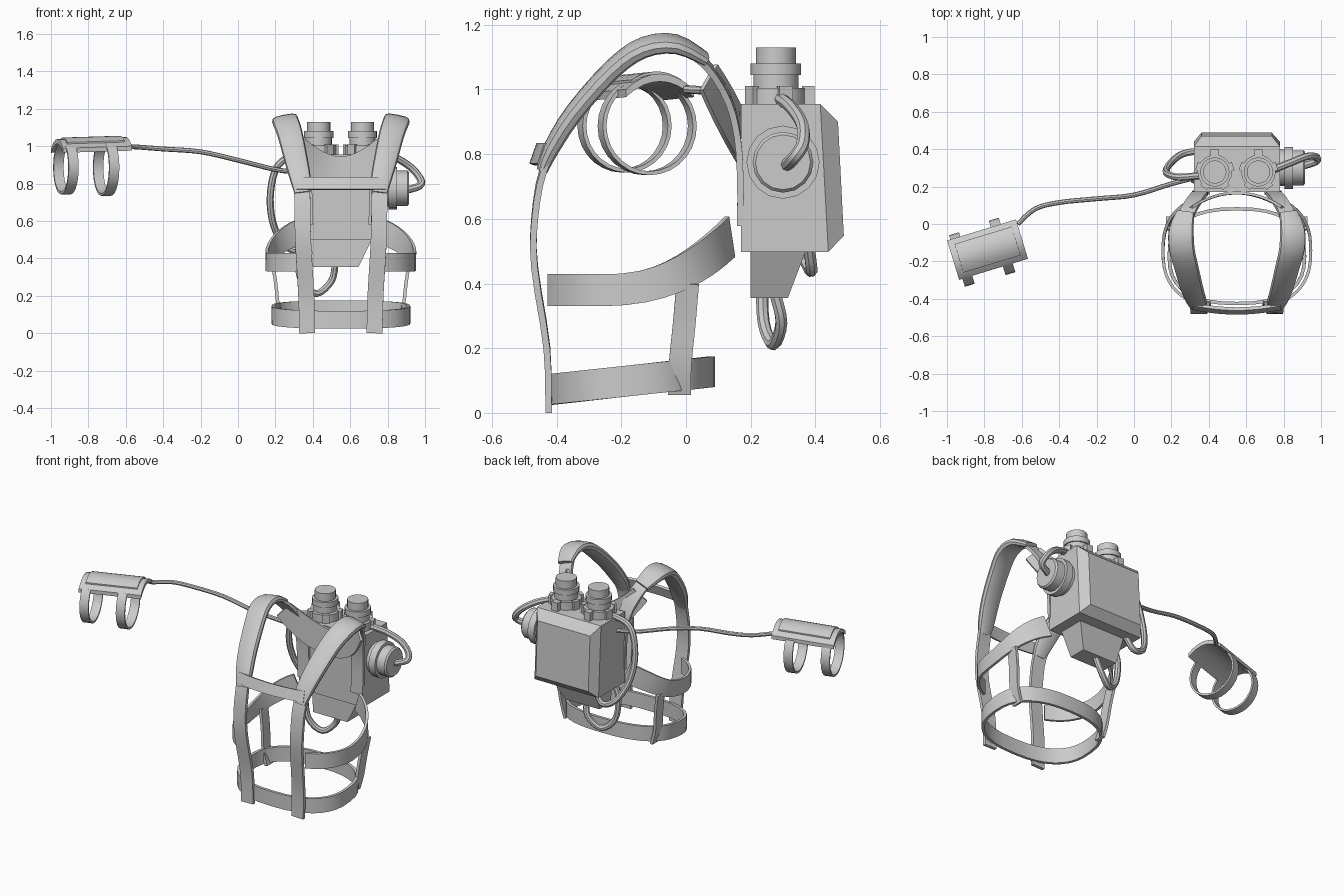
import bpy, bmesh, math
from mathutils import Vector

cube = bpy.data.objects.get("Cube")
if cube:
    bpy.data.objects.remove(cube, do_unlink=True)

grey = bpy.data.materials.new("plain grey")
grey.use_nodes = True
grey.diffuse_color = (0.6, 0.6, 0.6, 1)
grey.node_tree.nodes["Principled BSDF"].inputs["Base Color"].default_value = (0.6, 0.6, 0.6, 1)

MID = 0.55                      # centre line of the harness
SIDES = ((-1, "right"), (1, "left"))
FLAT = [(-.5, -.5), (.5, -.5), (.5, .5), (-.5, .5)]


def superoval(n, power):
    """Points of a unit-wide rounded section."""
    pts = []
    for i in range(n):
        a = math.tau * i / n
        c, s = math.cos(a), math.sin(a)
        pts.append((.5 * math.copysign(abs(c) ** (2 / power), c),
                    .5 * math.copysign(abs(s) ** (2 / power), s)))
    return pts


def finish(obj):
    obj.data.materials.clear()
    obj.data.materials.append(grey)
    bpy.ops.object.select_all(action='DESELECT')
    obj.select_set(True)
    bpy.context.view_layer.objects.active = obj
    bpy.ops.object.shade_smooth_by_angle(angle=math.radians(35))
    return obj


def skin(name, rings, closed=False):
    """Join rings of points into one solid."""
    bm = bmesh.new()
    rows = [[bm.verts.new(p) for p in ring] for ring in rings]
    n = len(rows[0])
    pairs = list(zip(rows, rows[1:])) + ([(rows[-1], rows[0])] if closed else [])
    for a, b in pairs:
        for i in range(n):
            bm.faces.new((a[i], a[(i + 1) % n], b[(i + 1) % n], b[i]))
    if not closed:
        bm.faces.new(rows[0])
        bm.faces.new(rows[-1])
    bmesh.ops.recalc_face_normals(bm, faces=bm.faces)
    mesh = bpy.data.meshes.new(name)
    bm.to_mesh(mesh)
    bm.free()
    obj = bpy.data.objects.new(name, mesh)
    bpy.context.collection.objects.link(obj)
    return finish(obj)


def smooth(pts, steps=3):
    """Curve through the points; works on tuples of any length."""
    out = []
    for i in range(len(pts) - 1):
        p = [pts[max(0, min(len(pts) - 1, i + k))] for k in (-1, 0, 1, 2)]
        for j in range(steps):
            t = j / steps
            out.append(tuple(b + .5 * t * (c - a + t * (2*a - 5*b + 4*c - d + t * (3*(b - c) + d - a)))
                             for a, b, c, d in zip(*p)))
    return out + [tuple(pts[-1])]


def strap(name, path, side, section=FLAT, closed=False):
    """Sweep a section along (x, y, z, width, thickness) points."""
    pos = [Vector(p[:3]) for p in path]
    n, rings = len(path), []
    for i, p in enumerate(path):
        a = pos[(i - 1) % n] if closed else pos[max(i - 1, 0)]
        b = pos[(i + 1) % n] if closed else pos[min(i + 1, n - 1)]
        t = (b - a).normalized()
        s = Vector(side)
        s = (s - t * s.dot(t)).normalized()
        normal = t.cross(s)
        rings.append([pos[i] + s * u * p[3] + normal * v * p[4] for u, v in section])
    return skin(name, rings, closed)


def hose(name, pts, radius):
    data = bpy.data.curves.new(name, 'CURVE')
    data.dimensions = '3D'
    data.bevel_depth = radius
    data.bevel_resolution = 2
    data.use_fill_caps = True
    line = data.splines.new('POLY')
    path = smooth(pts, 4)
    line.points.add(len(path) - 1)
    for point, p in zip(line.points, path):
        point.co = (*p, 1)
    obj = bpy.data.objects.new(name, data)
    bpy.context.collection.objects.link(obj)
    bpy.ops.object.select_all(action='DESELECT')
    obj.select_set(True)
    bpy.context.view_layer.objects.active = obj
    bpy.ops.object.convert(target='MESH')
    finish(bpy.context.object)


def turned(name, center, axis, profile, sides=20):
    """Stepped round part from (radius, distance along axis) pairs."""
    rings = []
    for r, h in profile:
        ring = []
        for i in range(sides):
            a = math.tau * i / sides
            u, v = r * math.cos(a), r * math.sin(a)
            ring.append(Vector(center) + Vector((h, u, v) if axis == 'X' else (u, v, h)))
        rings.append(ring)
    return skin(name, rings)


def torso(a, b, cy, ang, power=2.5):
    """Point on the rounded torso outline; angle 0 is the front."""
    s, c = math.sin(ang), math.cos(ang)
    return (a * math.copysign(abs(s) ** (2 / power), s),
            cy - b * math.copysign(abs(c) ** (2 / power), c))


# Backpack box with chamfered, sloping back
def rect(x0, x1, bottom, top):
    (yb, zb), (yt, zt) = bottom, top
    return [(x0, yb, zb), (x1, yb, zb), (x1, yt, zt), (x0, yt, zt)]


skin("pack_box", [rect(.32, .78, (.17, .498), (.17, .955)),
                  rect(.32, .78, (.44, .498), (.415, .955)),
                  rect(.36, .737, (.488, .547), (.47, .90))])
skin("pack_lower_block", [[(.40, .20, .355), (.645, .20, .355), (.645, .315, .355), (.40, .315, .355)],
                          [(.39, .20, .5), (.715, .20, .5), (.715, .37, .5), (.39, .37, .5)]])

# Two capped canisters with lugs
for x, side in ((.432, "right"), (.665, "left")):
    turned(side + "_canister", (x, .278, 0), 'Z',
           [(.092, .95), (.092, 1.005), (.07, 1.005), (.07, 1.045), (.078, 1.045),
            (.078, 1.08), (.062, 1.08), (.062, 1.13)])
    for k in range(5):
        a = math.pi / 2 + math.tau * k / 5
        d, e = Vector((math.cos(a), math.sin(a), 0)), Vector((-math.sin(a), math.cos(a), 0))
        c = Vector((x, .278, 0))
        reach = .12 if k == 0 else .103
        skin(side + "_canister_lug", [[c + d * r + e * w + Vector((0, 0, z))
                                       for r, w in ((.08, -.022), (reach, -.022), (reach, .022), (.08, .022))]
                                      for z in (.95, 1.01)])

# Round side valve
turned("side_valve", (0, .30, .775), 'X',
       [(.098, .77), (.098, .805), (.113, .805), (.113, .85), (.094, .85), (.094, .905), (.085, .915)], 16)

# Hoses and cable
hose("valve_hose", [(.73, .285, .975), (.83, .325, .945), (.92, .36, .89), (.972, .36, .83),
                    (.975, .335, .79), (.90, .31, .765)], .02)
hose("side_hose", [(.36, .26, .96), (.25, .25, .93), (.195, .26, .86), (.172, .28, .72), (.19, .32, .58),
                   (.25, .37, .47), (.33, .388, .44), (.38, .38, .51)], .019)
hose("bottom_hose", [(.52, .275, .37), (.50, .295, .28), (.42, .27, .212), (.34, .24, .28),
                     (.32, .235, .42), (.35, .235, .51)], .019)
hose("wrist_cable", [(.34, .25, .86), (.2, .215, .875), (0, .155, .925), (-.2, .135, .97), (-.4, .115, .985),
                     (-.53, .08, .995), (-.62, 0, 1.0)], .013)

# Shoulder straps, pads, waist bands and side straps
for s, side in SIDES:
    def across(pts, w, t):
        return [(MID + s * p[0], p[1], p[2], w, t) for p in pts]

    strap(side + "_front_strap", smooth(across(
        [(.18, -.425, .0), (.185, -.43, .2), (.20, -.468, .45), (.205, -.468, .6), (.208, -.44, .755),
         (.235, -.37, .89), (.27, -.24, 1.04), (.295, -.13, 1.115), (.295, -.03, 1.13), (.265, .06, 1.08),
         (.225, .13, .97), (.20, .16, .85), (.195, .168, .72), (.19, .168, .58)], .085, .02)), (1, 0, -.2 * s))
    pad = [(.206, -.445, .75, .085, .035), (.215, -.415, .82, .11, .05), (.24, -.345, .93, .125, .055),
           (.272, -.225, 1.065, .135, .055), (.295, -.13, 1.13, .14, .055),
           (.297, -.03, 1.14, .135, .05), (.275, .06, 1.095, .10, .035)]
    strap(side + "_shoulder_pad", smooth([(MID + s * p[0], *p[1:]) for p in pad]),
          (1, 0, -.2 * s), superoval(12, 3))

    band = []
    for i in range(19):
        ang = math.radians(30 + 122 * i / 18)
        x, y = torso(.395, .31, -.145, ang)
        lift = max(0, (y + .25) / .42)
        band.append((MID + s * x, y, .38 + .2 * lift ** 2.3, .098 + .045 * lift ** 3, .016))
    strap(side + "_waist_band", band, (0, 0, 1))

    strap(side + "_side_strap", smooth(across(
        [(.31, -.02, .058), (.335, -.018, .15), (.35, -.005, .28), (.37, .005, .40)], .07, .018)), (0, 1, 0))

# Tilted lower belt
belt = []
for i in range(36):
    x, y = torso(.362, .253, -.172, math.tau * i / 36)
    belt.append((MID + x, y, .113 + .11 * (y + .05), .095, .018))
strap("lower_belt", belt, (0, 0, 1), closed=True)

# Chest strap and upper back yoke
strap("chest_strap", smooth([(MID + x, y, .80, .068, .018) for x, y in
                             ((-.235, -.44), (-.12, -.458), (0, -.465), (.12, -.458), (.235, -.44))]), (0, .35, 1))
yoke = []
for i in range(17):
    t = i / 8 - 1
    low, high = .77 + .21 * t * t, .945 + .15 * abs(t) ** 2
    yoke.append((MID + .27 * t, .165 - .095 * t * t, (low + high) / 2, high - low, .014))
strap("back_yoke", yoke, (0, 0, 1))

# Wrist plate, raised panel and two cuffs
ANG = math.radians(17)
ALONG = Vector((math.cos(ANG), math.sin(ANG), 0))
OVER = Vector((-math.sin(ANG), math.cos(ANG), 0))
HUB = Vector((-.783, -.137, 0))


def arched(name, length, width, base, thick):
    rings = []
    for u in (-length / 2, length / 2):
        bs = [width * (k / 8 - .5) for k in range(9)]
        arc = [(b, base - 4 * b * b) for b in bs]
        loop = arc + [(b, z - thick) for b, z in reversed(arc)]
        rings.append([HUB + ALONG * u + OVER * b + Vector((0, 0, z + .03 * u)) for b, z in loop])
    skin(name, rings)


arched("wrist_plate", .385, .22, 1.043, .024)
arched("wrist_panel", .32, .16, 1.051, .012)
for name, x, y, z, r in (("outer_cuff", -.92, -.19, .887, .138), ("inner_cuff", -.705, -.12, .887, .146)):
    ring = []
    for i in range(28):
        a = math.tau * i / 28
        p = Vector((x, y, z)) + OVER * r * math.cos(a) + Vector((0, 0, r * math.sin(a)))
        ring.append((*p, .055, .012))
    strap(name, ring, ALONG, closed=True)
